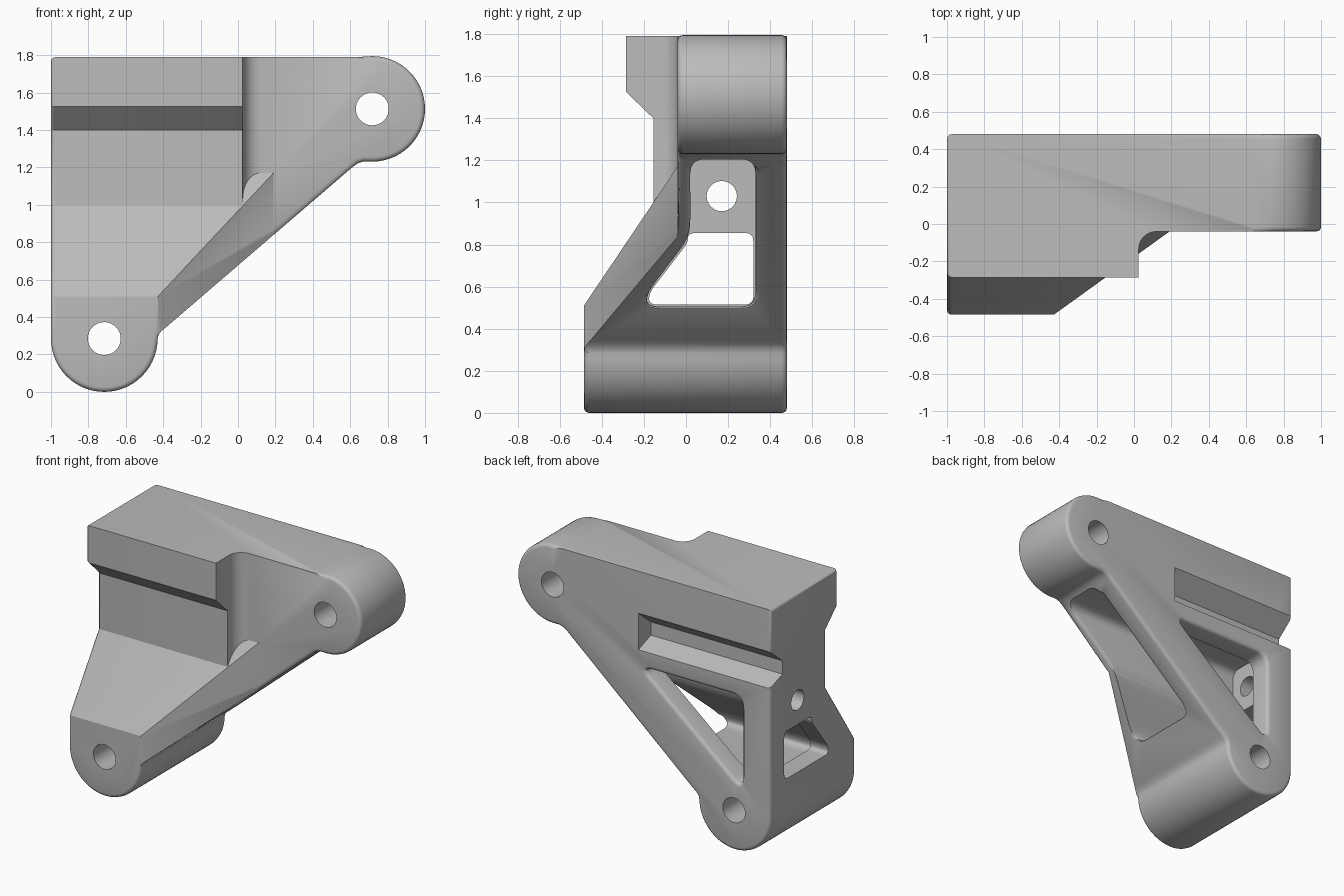
import bpy, bmesh, math
from mathutils import Vector

cube = bpy.data.objects.get("Cube")
if cube:
    bpy.data.objects.remove(cube, do_unlink=True)

FRONT, BACK, STEP = -0.485, 0.48, -0.04      # main y planes
LUG_LOW, LUG_HIGH, LUG_R = (-0.715, 0.285), (0.718, 1.513), 0.282

mat = bpy.data.materials.new("plain grey")
mat.use_nodes = True
grey = (0.5, 0.5, 0.5, 1)
mat.diffuse_color = grey
mat.node_tree.nodes["Principled BSDF"].inputs["Base Color"].default_value = grey


def prism(name, pts, axis, a, b):
    """Extrude a 2D outline along an axis from a to b."""
    place = {"x": lambda p, d: (d, p[0], p[1]),
             "y": lambda p, d: (p[0], d, p[1]),
             "z": lambda p, d: (p[0], p[1], d)}[axis]
    bm = bmesh.new()
    lo = [bm.verts.new(place(p, a)) for p in pts]
    hi = [bm.verts.new(place(p, b)) for p in pts]
    bm.faces.new(lo)
    bm.faces.new(hi)
    for i in range(len(pts)):
        j = (i + 1) % len(pts)
        bm.faces.new((lo[i], lo[j], hi[j], hi[i]))
    bmesh.ops.recalc_face_normals(bm, faces=bm.faces)
    mesh = bpy.data.meshes.new(name)
    bm.to_mesh(mesh)
    bm.free()
    obj = bpy.data.objects.new(name, mesh)
    bpy.context.scene.collection.objects.link(obj)
    return obj


def arc(c, r, start, end, n):
    angles = [math.radians(start + (end - start) * i / n) for i in range(n + 1)]
    return [(c[0] + r * math.cos(t), c[1] + r * math.sin(t)) for t in angles]


def rounded(pts, r, n=6):
    """Round every corner of a polygon."""
    out = []
    for i, p in enumerate(pts):
        c = Vector(p)
        ends = []
        for q in (pts[i - 1], pts[(i + 1) % len(pts)]):
            d = Vector(q) - c
            ends.append(c + d.normalized() * min(r, d.length * 0.45))
        for k in range(n + 1):
            t = k / n
            v = ends[0] * (1 - t) ** 2 + c * 2 * t * (1 - t) + ends[1] * t * t
            out.append((v.x, v.y))
    return out


def combine(obj, tool, operation="DIFFERENCE"):
    mod = obj.modifiers.new("cut", "BOOLEAN")
    mod.operation, mod.solver, mod.object = operation, "EXACT", tool
    bpy.context.view_layer.update()
    bpy.context.view_layer.objects.active = obj
    bpy.ops.object.modifier_apply(modifier=mod.name)
    bpy.data.objects.remove(tool, do_unlink=True)


def edit(obj, rule=None, width=0.025):
    """Merge stray points, or bevel the edges picked by a rule."""
    bm = bmesh.new()
    bm.from_mesh(obj.data)
    if rule is None:
        bmesh.ops.remove_doubles(bm, verts=bm.verts, dist=0.0005)
        bmesh.ops.dissolve_limit(bm, angle_limit=0.01, verts=bm.verts, edges=bm.edges)
    else:
        bm.normal_update()
        picked = [e for e in bm.edges if e.is_convex
                  and e.calc_face_angle(0) > 1.3 and rule(e)]
        if picked:
            bmesh.ops.bevel(bm, geom=picked, offset=width, offset_type="OFFSET",
                            segments=3, profile=0.5, affect="EDGES",
                            clamp_overlap=False)
    bm.to_mesh(obj.data)
    bm.free()


def middle(e):
    return (e.verts[0].co + e.verts[1].co) / 2


def lies(e, axis, value):
    return all(abs(v.co[axis] - value) < 0.001 for v in e.verts)


# Bracket silhouette with two round lugs
outline = (arc(LUG_LOW, 0.285, 180, 360, 28)
           + [(-0.424, 0.306), (-0.41, 0.325), (-0.385, 0.345),
              (0.61, 1.2), (0.64, 1.222), (0.672, 1.232)]
           + arc(LUG_HIGH, LUG_R, 270, 450, 28)
           + [(0.64, 1.79), (-1, 1.79)])
bracket = prism("bracket_body", outline, "y", FRONT, BACK)


# Open space above the front ramp, minus the upper block that stays
def ramp(y):
    return 1 + (y + 0.155) * 1.485


space = prism("ramp_space", [(-0.9, ramp(-0.9)), (STEP, ramp(STEP)), (STEP, 2.2), (-0.9, 2.2)],
              "x", -1.2, 1.2)
block = prism("block_profile", [(-0.285, 2.5), (-0.285, 1.525), (-0.155, 1.4), (-0.155, 0.5),
                                (0.3, 0.5), (0.3, 2.5)], "x", -1.5, 1)
plan = prism("block_plan", [(-2, -1), (0.025, -1)] + arc((0.12, -0.135), 0.095, 180, 95, 8)
             + [(0.16, -0.03), (0.16, 0.6), (-2, 0.6)], "z", 0.2, 3)
combine(block, plan, "INTERSECT")
combine(space, block)
combine(bracket, space)

# Angled vertical flank below the block
flank = prism("flank_cut", [(-0.668, -0.657), (0.19, STEP), (1.3, STEP), (1.3, -0.657)],
              "z", -0.2, 1.3)
combine(bracket, flank)
edit(bracket)


# Soft outer edges
def outer_edge(e):
    m = middle(e)
    if lies(e, 0, -1):
        return True
    on_face = any(lies(e, 1, y) for y in (FRONT, BACK, STEP))
    return on_face and not (m.z > 1.785 and m.x < 0.65)


edit(bracket, outer_edge)

# Inner pocket opening through the sloping underside
pocket = [(0.02, 1.205), (0.33, 1.205), (0.33, 0.505), (-0.185, 0.505), (-0.185, 0.57), (0.02, 0.84)]
combine(bracket, prism("pocket_cut", rounded(pocket, 0.07), "x", -0.86, 1.2))

# Triangular window in the back wall
triangle = [(-0.78, 1.11), (0.02, 1.11), (-0.78, 0.45)]
combine(bracket, prism("back_window_cut", rounded(triangle, 0.09), "y", 0.2, 0.7))

# Soft rims of the pocket and the back window
slope = Vector((0.855, 0, -0.995)).normalized()
edit(bracket, lambda e: -0.25 < middle(e).y < 0.4
     and any(f.normal.dot(slope) > 0.995 for f in e.link_faces))
edit(bracket, lambda e: lies(e, 1, BACK) and -0.85 < middle(e).x < 0.1
     and 0.45 < middle(e).z < 1.15)

# Side window and round side hole
side = [(0.32, 0.515), (0.32, 0.855), (0.01, 0.855), (0.01, 0.81), (-0.175, 0.57), (-0.175, 0.515)]
combine(bracket, prism("side_window_cut", rounded(side, 0.04), "x", -1.2, -0.8))
combine(bracket, prism("side_hole_cut", arc((0.17, 1.03), 0.072, 0, 345, 23), "x", -1.2, -0.8))

# Tapered groove along the back
groove = [(0.6, 1.588), (0.34, 1.375), (0.34, 1.28), (0.6, 1.185)]
combine(bracket, prism("groove_cut", groove, "x", -1.2, 0.04))

# Pin holes through both lugs
for centre in (LUG_LOW, LUG_HIGH):
    combine(bracket, prism("pin_hole_cut", arc(centre, 0.088, 0, 348.75, 31), "y", -0.8, 0.8))

# Finish
bracket.data.materials.clear()
bracket.data.materials.append(mat)
for poly in bracket.data.polygons:
    poly.material_index = 0
bpy.ops.object.select_all(action="DESELECT")
bracket.select_set(True)
bpy.context.view_layer.objects.active = bracket
bpy.ops.object.shade_smooth_by_angle(angle=math.radians(32))
